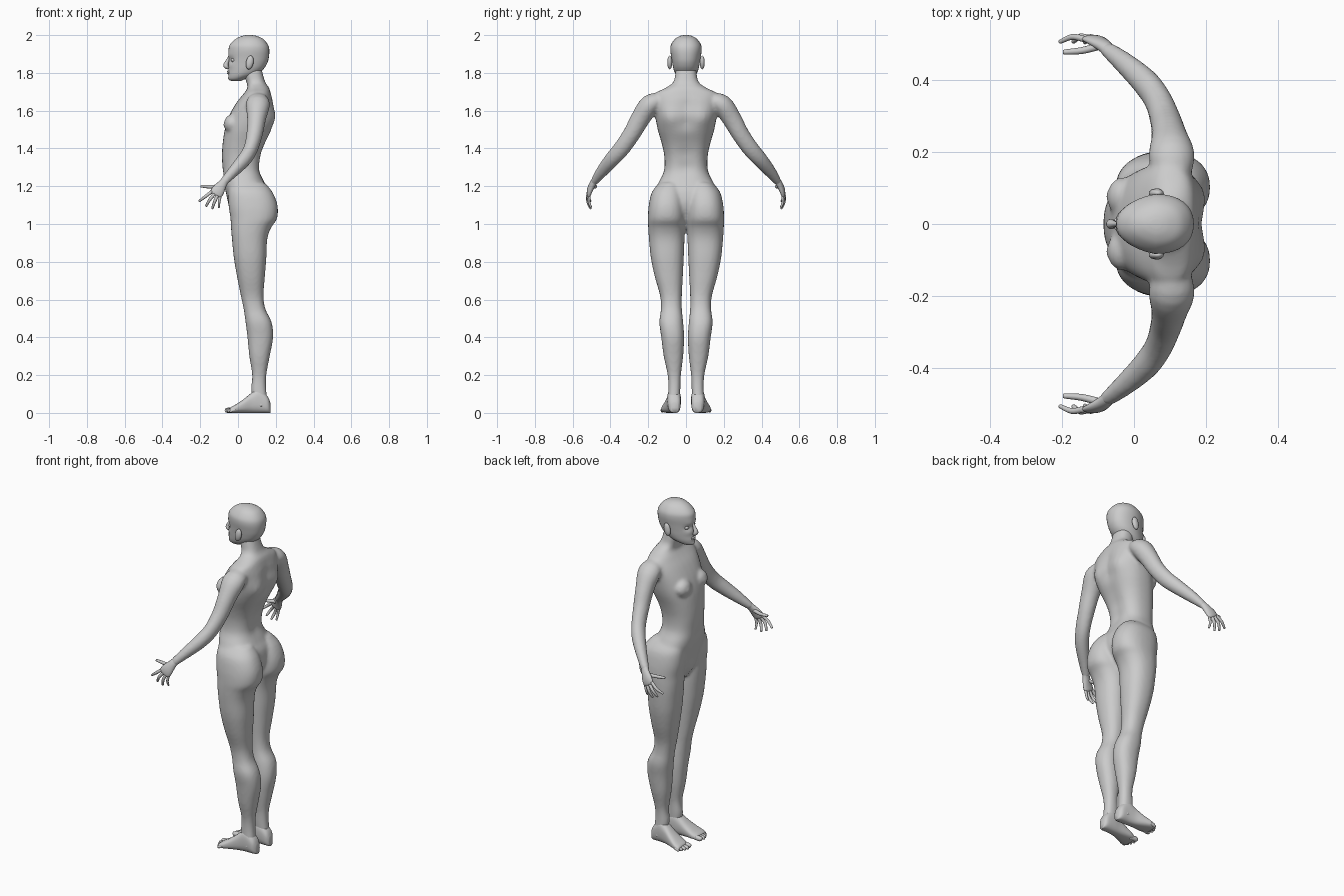
import bpy, bmesh, math
from mathutils import Vector, Matrix

cube = bpy.data.objects.get("Cube")
if cube:
    bpy.data.objects.remove(cube, do_unlink=True)

skin = bpy.data.materials.new("plain grey")
skin.use_nodes = True
GREY = (0.6, 0.6, 0.6, 1)
skin.diffuse_color = GREY
skin.node_tree.nodes["Principled BSDF"].inputs["Base Color"].default_value = GREY


def refine(rows, n=4):
    """Catmull-Rom interpolation of rows of numbers."""
    out = []
    for i in range(len(rows) - 1):
        a, b, c, d = (rows[min(max(i + k, 0), len(rows) - 1)] for k in (-1, 0, 1, 2))
        for j in range(n):
            t = j / n
            out.append([q + 0.5 * t * (r - p + t * (2 * p - 5 * q + 4 * r - s + t * (3 * (q - r) + s - p)))
                        for p, q, r, s in zip(a, b, c, d)])
    return out + [list(rows[-1])]


def ring(c, u, v, p=2.0, taper=0.0, n=32):
    """Superellipse with half axes u and v, narrowed on its -u side by taper."""
    pts = []
    for i in range(n):
        a = 2 * math.pi * i / n
        cu = math.copysign(abs(math.cos(a)) ** (2 / p), math.cos(a))
        cv = math.copysign(abs(math.sin(a)) ** (2 / p), math.sin(a))
        pts.append(Vector(c) + Vector(u) * cu + Vector(v) * cv * (1 - taper * max(0, -cu)))
    return pts


def loft(bm, rings, side=1):
    loops = [[bm.verts.new((p.x, side * p.y, p.z)) for p in r] for r in rings]
    for a, b in zip(loops, loops[1:]):
        for i in range(len(a)):
            j = (i + 1) % len(a)
            bm.faces.new((a[i], a[j], b[j], b[i]))
    bm.faces.new(loops[0][::-1])
    bm.faces.new(loops[-1])


def column(bm, rows, p, side=1, taper=0.0):
    """Upright loft; rows are z, x front, x back, y inner, y outer."""
    loft(bm, [ring(((f + b) / 2, (i + o) / 2, z), ((b - f) / 2, 0, 0), (0, (o - i) / 2, 0), p, taper)
              for z, f, b, i, o in refine(rows)], side)


def tube(bm, rows, hint, side=1, n=16):
    """Loft along a path; rows are x, y, z, radius along hint, radius across."""
    rows = refine(rows)
    pts = [Vector(r[:3]) for r in rows]
    rings = []
    for i, r in enumerate(rows):
        d = (pts[min(i + 1, len(pts) - 1)] - pts[max(i - 1, 0)]).normalized()
        u = Vector(hint)
        u = (u - d * u.dot(d)).normalized()
        rings.append(ring(pts[i], u * r[3], d.cross(u) * r[4], n=n))
    loft(bm, rings, side)


def ball(bm, c, scale, side=1, tilt=0.0):
    m = (Matrix.Translation((c[0], side * c[1], c[2])) @ Matrix.Rotation(tilt, 4, 'Y')
         @ Matrix.Diagonal((*scale, 1)))
    bmesh.ops.create_uvsphere(bm, u_segments=16, v_segments=10, radius=1, matrix=m)


def push(bm, spots):
    """Soft dents and bumps along x; spots are x, |y|, z, radius, amount."""
    for v in bm.verts:
        q = Vector((v.co.x, abs(v.co.y), v.co.z))
        v.co.x += sum(s[4] * math.exp(-((q - Vector(s[:3])).length / s[3]) ** 2) for s in spots)


def finish(bm, name):
    bmesh.ops.recalc_face_normals(bm, faces=bm.faces)
    for f in bm.faces:
        f.smooth = True
    me = bpy.data.meshes.new(name)
    bm.to_mesh(me)
    bm.free()
    me.materials.append(skin)
    ob = bpy.data.objects.new(name, me)
    bpy.context.collection.objects.link(ob)
    return ob


# Torso and neck
TORSO = [(0.97, 0.0, 0.09, 0.02), (1.03, -0.035, 0.14, 0.08), (1.1, -0.05, 0.17, 0.14),
         (1.17, -0.065, 0.165, 0.165), (1.22, -0.075, 0.14, 0.145), (1.28, -0.08, 0.12, 0.117),
         (1.35, -0.085, 0.125, 0.114), (1.42, -0.082, 0.145, 0.127), (1.5, -0.07, 0.18, 0.15),
         (1.57, -0.048, 0.197, 0.163), (1.64, -0.01, 0.19, 0.172), (1.69, 0.03, 0.175, 0.165),
         (1.72, 0.05, 0.165, 0.11), (1.75, 0.045, 0.145, 0.068), (1.8, 0.03, 0.13, 0.056),
         (1.85, 0.035, 0.12, 0.05)]
body = bmesh.new()
column(body, [(z, f, b, -w, w) for z, f, b, w in TORSO], 2.4)
# Spine furrow, shoulder blades and navel
push(body, [(0.12, 0, z, 0.045, -0.011) for z in (1.3, 1.38, 1.46)]
     + [(0.18, 0, z, 0.045, -0.013) for z in (1.54, 1.62)]
     + [(0.18, 0.09, 1.56, 0.05, 0.012), (-0.08, 0, 1.25, 0.02, 0.006)])

# Legs with hips and buttocks
LEG = [(0.03, 0.085, 0.16, 0.035, 0.1), (0.12, 0.07, 0.15, 0.03, 0.094), (0.2, 0.075, 0.15, 0.027, 0.097),
       (0.3, 0.06, 0.168, 0.015, 0.118), (0.4, 0.05, 0.186, 0.01, 0.131), (0.48, 0.04, 0.178, 0.015, 0.141),
       (0.55, 0.03, 0.145, 0.022, 0.133), (0.62, 0.015, 0.135, 0.022, 0.137), (0.72, -0.005, 0.142, 0.017, 0.165),
       (0.82, -0.022, 0.15, 0.012, 0.186), (0.92, -0.032, 0.155, 0.008, 0.196), (0.98, -0.037, 0.175, 0.006, 0.2),
       (1.03, -0.04, 0.207, 0.004, 0.202), (1.1, -0.05, 0.209, 0.005, 0.197), (1.17, -0.05, 0.182, 0.012, 0.18),
       (1.22, -0.04, 0.14, 0.03, 0.14)]
# Arms from shoulder to wrist
ARM = [(0.105, 0.13, 1.655, 0.05, 0.04), (0.105, 0.19, 1.632, 0.064, 0.054), (0.098, 0.243, 1.556, 0.05, 0.051),
       (0.087, 0.29, 1.473, 0.043, 0.046), (0.066, 0.345, 1.395, 0.038, 0.044), (0.03, 0.395, 1.338, 0.037, 0.04),
       (-0.03, 0.45, 1.272, 0.029, 0.031), (-0.08, 0.49, 1.218, 0.022, 0.019)]
for s in (1, -1):
    column(body, LEG, 2.3, s)
    tube(body, ARM, (1, 0, 0), s, 24)
    ball(body, (-0.033, 0.075, 1.53), (0.042, 0.055, 0.05), s)
    ball(body, (-0.074, 0.078, 1.525), (0.008, 0.008, 0.008), s)
body = finish(body, "body")
remesh = body.modifiers.new("fuse", 'REMESH')
remesh.mode = 'VOXEL'
remesh.voxel_size = 0.009
remesh.use_smooth_shade = True
soften = body.modifiers.new("soften", 'SMOOTH')
soften.factor = 0.5
soften.iterations = 5

# Head with eye sockets, brow, cheeks and chin
HEAD = [(1.757, -0.035, 0.015, 0.015), (1.768, -0.05, 0.04, 0.034), (1.79, -0.053, 0.1, 0.054),
        (1.82, -0.05, 0.135, 0.066), (1.85, -0.05, 0.154, 0.072), (1.88, -0.05, 0.163, 0.077),
        (1.92, -0.05, 0.166, 0.083), (1.95, -0.043, 0.158, 0.079), (1.98, -0.012, 0.133, 0.058),
        (1.995, 0.02, 0.1, 0.033), (2.0, 0.045, 0.075, 0.012)]
head = bmesh.new()
column(head, [(z, f, b, -w, w) for z, f, b, w in HEAD], 2.3, taper=0.25)
push(head, [(-0.042, 0.03, 1.868, 0.018, 0.012), (-0.045, 0.025, 1.89, 0.016, -0.004),
            (-0.04, 0.04, 1.84, 0.018, -0.004), (-0.05, 0, 1.785, 0.014, 0.005), (-0.05, 0, 1.77, 0.014, -0.004)])
finish(head, "head")

# Nose and lips
nose = bmesh.new()
tube(nose, [(-0.042, 0, 1.897, 0.006, 0.006), (-0.054, 0, 1.868, 0.008, 0.008), (-0.064, 0, 1.843, 0.013, 0.013),
            (-0.06, 0, 1.832, 0.014, 0.012), (-0.05, 0, 1.824, 0.008, 0.006)], (0, 1, 0))
finish(nose, "nose")
lips = bmesh.new()
for z in (1.798, 1.807):
    tube(lips, [(-0.038, -0.025, 1.802, 0.002, 0.002), (-0.049, -0.01, z, 0.005, 0.006),
                (-0.052, 0, z, 0.005, 0.006), (-0.049, 0.01, z, 0.005, 0.006),
                (-0.038, 0.025, 1.802, 0.002, 0.002)], (0, 0, 1))
finish(lips, "lips")

# Foot rows: x, y centre, half width, top height; toe rows: y, length, radius
FOOT = [(0.171, 0.06, 0.018, 0.055), (0.155, 0.062, 0.032, 0.09), (0.11, 0.063, 0.036, 0.13),
        (0.07, 0.067, 0.037, 0.105), (0.03, 0.074, 0.043, 0.073), (-0.01, 0.081, 0.049, 0.046),
        (-0.035, 0.085, 0.046, 0.032), (-0.042, 0.085, 0.042, 0.024)]
TOES = [(0.052, -0.068, 0.014), (0.075, -0.07, 0.01), (0.094, -0.064, 0.0095),
        (0.111, -0.055, 0.009), (0.126, -0.044, 0.0085)]
# Finger rows: knuckle, middle joint and tip positions, radius
FINGERS = [((-0.138, 0.514, 1.172), (-0.172, 0.52, 1.146), (-0.204, 0.507, 1.122), 0.009),
           ((-0.125, 0.516, 1.159), (-0.15, 0.521, 1.128), (-0.168, 0.507, 1.096), 0.009),
           ((-0.11, 0.516, 1.15), (-0.124, 0.519, 1.117), (-0.136, 0.505, 1.083), 0.009),
           ((-0.094, 0.512, 1.146), (-0.1, 0.513, 1.115), (-0.101, 0.502, 1.088), 0.0075),
           ((-0.095, 0.495, 1.2), (-0.145, 0.482, 1.197), (-0.193, 0.478, 1.2), 0.0105)]

for s, label in ((1, "right"), (-1, "left")):
    # Eye and ear
    eye = bmesh.new()
    ball(eye, (-0.024, 0.03, 1.868), (0.013, 0.014, 0.011), s)
    finish(eye, label + "_eye")
    ear = bmesh.new()
    ball(ear, (0.062, 0.086, 1.855), (0.02, 0.013, 0.037), s, 0.2)
    push(ear, [(0.058, 0.1, 1.86, 0.01, 0.004)])
    finish(ear, label + "_ear")

    # Foot with toes
    foot = bmesh.new()
    loft(foot, [ring((x, y, h / 2), (0, w, 0), (0, 0, h / 2), 2.6) for x, y, w, h in refine(FOOT)], s)
    for y, tip, r in TOES:
        tube(foot, [(-0.015, y * 0.94 + 0.005, 0.016, r, r), (tip + 0.018, y, 0.014, r, r),
                    (tip + 0.005, y, r, r * 0.8, r * 0.8), (tip, y, r * 0.9, r * 0.3, r * 0.3)], (0, 1, 0), s, 12)
    finish(foot, label + "_foot")

    # Hand with palm, fingers and thumb
    hand = bmesh.new()
    tube(hand, [(-0.068, 0.48, 1.232, 0.02, 0.018), (-0.082, 0.494, 1.212, 0.024, 0.017),
                (-0.102, 0.508, 1.183, 0.033, 0.015), (-0.115, 0.514, 1.162, 0.034, 0.012),
                (-0.12, 0.515, 1.153, 0.028, 0.008)], (-0.83, 0, 0.55), s)
    for a, b, c, r in FINGERS:
        end = Vector(c) + (Vector(c) - Vector(b)) * 0.06
        tube(hand, [(*a, r, r), (*b, r * 0.9, r * 0.9), (*c, r * 0.65, r * 0.65),
                    (*end, r * 0.2, r * 0.2)], (0, 1, 0), s, 12)
    finish(hand, label + "_hand")
